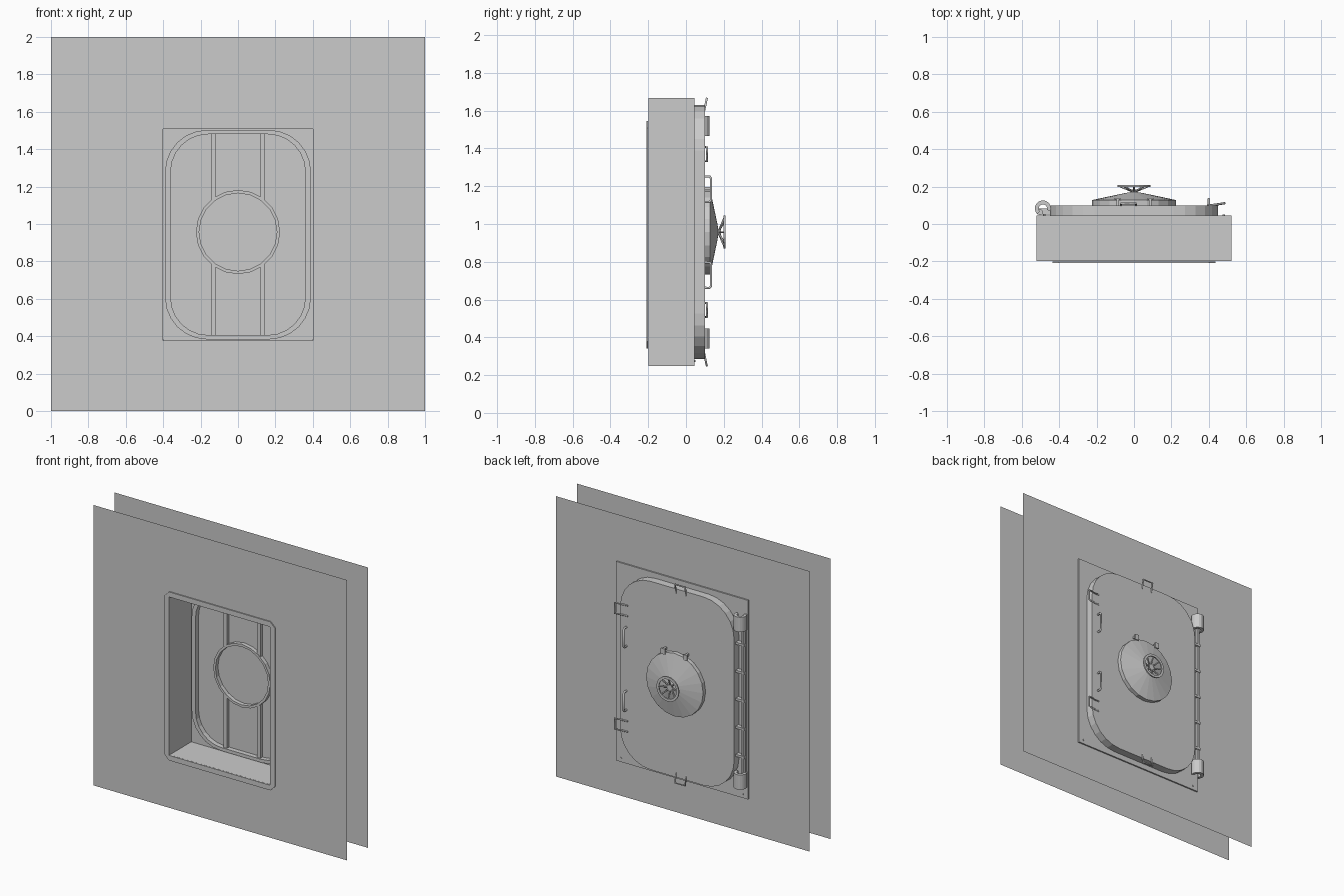
import bpy, bmesh
from math import pi, sin, cos, radians
from mathutils import Vector

if "Cube" in bpy.data.objects:
    bpy.data.objects.remove(bpy.data.objects["Cube"])

ZC = 0.957  # centre height of the hatch


def outline(w, h, r=0.0, seg=0, cz=ZC):
    """Rounded rectangle in the xz plane (half sizes w, h)."""
    pts = []
    for k, (sx, sz) in enumerate(((1, 1), (-1, 1), (-1, -1), (1, -1))):
        for i in range(seg + 1):
            a = k * pi / 2 + (pi / 2 * i / seg if seg else 0)
            pts.append((sx * (w - r) + r * cos(a), cz + sz * (h - r) + r * sin(a)))
    return pts


def circle(r, n=20, cz=ZC):
    return [(r * cos(2 * pi * i / n), cz + r * sin(2 * pi * i / n)) for i in range(n)]


def loft(name, rings, closed=False, caps=False):
    """Bridge (outline, y) sections; closed joins last to first."""
    bm = bmesh.new()
    loops = [[bm.verts.new((x, y, z)) for x, z in pts] for pts, y in rings]
    pairs = list(zip(loops, loops[1:])) + ([(loops[-1], loops[0])] if closed else [])
    for a, b in pairs:
        for i in range(len(a)):
            j = (i + 1) % len(a)
            bm.faces.new((a[i], a[j], b[j], b[i]))
    if caps:
        bm.faces.new(loops[0])
        bm.faces.new(loops[-1])
    return finish(name, bm)


def finish(name, bm):
    bmesh.ops.remove_doubles(bm, verts=bm.verts, dist=1e-5)
    bmesh.ops.recalc_face_normals(bm, faces=bm.faces)
    me = bpy.data.meshes.new(name)
    bm.to_mesh(me)
    bm.free()
    ob = bpy.data.objects.new(name, me)
    bpy.context.collection.objects.link(ob)
    return ob


def ring(name, outer, inner, y0, y1):
    return loft(name, [(outer, y0), (outer, y1), (inner, y1), (inner, y0)], closed=True)


def box(name, x0, x1, y0, y1, z0, z1):
    pts = [(x0, z0), (x1, z0), (x1, z1), (x0, z1)]
    return loft(name, [(pts, y0), (pts, y1)], caps=True)


def prism(name, pts, z0, z1):
    """Extrude an xy outline upward."""
    bm = bmesh.new()
    f = bm.faces.new([bm.verts.new((x, y, z0)) for x, y in pts])
    new = bmesh.ops.extrude_face_region(bm, geom=[f], use_keep_orig=True)['geom']
    bmesh.ops.translate(bm, vec=(0, 0, z1 - z0),
                        verts=[v for v in new if isinstance(v, bmesh.types.BMVert)])
    return finish(name, bm)


def wire(name, pts, r=0.006):
    cu = bpy.data.curves.new(name, 'CURVE')
    cu.dimensions = '3D'
    cu.bevel_depth, cu.bevel_resolution, cu.use_fill_caps = r, 1, True
    sp = cu.splines.new('POLY')
    sp.points.add(len(pts) - 1)
    for p, c in zip(sp.points, pts):
        p.co = (*c, 1)
    ob = bpy.data.objects.new(name, cu)
    bpy.context.collection.objects.link(ob)
    return ob


# Wall sheets, each with an opening
wall = outline(1, 1, cz=1)
tunnel = outline(0.40, 0.565, cz=0.943)
frame = outline(0.52, 0.71)
loft("front_wall", [(wall, -0.2), (tunnel, -0.2)])
loft("back_wall", [(wall, 0.035), (frame, 0.035)])

# Thick frame lining the passage, and chamfered front trim
ring("passage_frame", frame, outline(0.40, 0.565, cz=0.943), -0.199, 0.045)
ring("front_trim", outline(0.437, 0.60, 0.0, 1, cz=0.941) and
     [(x + (0.037 if i in (0, 7) else -0.037 if i in (3, 4) else 0),
       z + (0.036 if i in (1, 2) else -0.036 if i in (5, 6) else 0))
      for i, (x, z) in enumerate(outline(0.40, 0.565, 0.0, 1, cz=0.943))],
     outline(0.40, 0.565, 0.0, 1, cz=0.943), -0.208, -0.2)
for s in (1, -1):
    loft("frame_bolt", [(circle(0.006, 6, 0.275), 0.044), (circle(0.006, 6, 0.275), 0.05)],
         caps=True).location.x = s * 0.48

# Door: rounded slab recessed on its inner face
outer = outline(0.45, 0.672, 0.24, 6)
recess = outline(0.36, 0.537, 0.20, 6, 0.943)
loft("door", [(outer, 0.1), (outer, 0.045), (recess, 0.045), (recess, 0.07)], caps=True)
ring("door_seal", outline(0.39, 0.56, 0.225, 6, 0.943), recess, 0.035, 0.05)

# Inner stiffening ring and ribs
ring("inner_ring", circle(0.225), circle(0.208), 0.042, 0.071)
for sx in (1, -1):
    x0, x1 = sorted((sx * 0.119, sx * 0.145))
    box("upper_rib", x0, x1, 0.045, 0.071, ZC + 0.172, 1.48)
    box("lower_rib", x0, x1, 0.045, 0.071, 0.406, ZC - 0.172)

# Conical cover on the outside, with hub and handwheel
loft("dish_cover", [(circle(0.225), 0.099), (circle(0.225), 0.128), (circle(0.045), 0.166),
                    (circle(0.02), 0.17)], caps=True)
loft("wheel_hub", [(circle(0.014, 12), 0.165), (circle(0.022, 12), 0.185)], caps=True)
ring("wheel_rim", circle(0.088), circle(0.07), 0.199, 0.208)
for i in range(8):
    a = 2 * pi * i / 8
    wire("wheel_spoke", [(r * cos(a), y, ZC + r * sin(a)) for r, y in ((0.012, 0.175), (0.078, 0.203))],
         0.005)

# Cover clips
for s in (1, -1):
    x = s * 0.087
    box("clip_stem", x - 0.007, x + 0.007, 0.099, 0.136, ZC + 0.222, ZC + 0.238)
    box("clip_head", x - 0.016, x + 0.016, 0.13, 0.138, ZC + 0.2, ZC + 0.24)

for s in (1, -1):
    # Grip handles near the opening edge
    wire("grip_handle", [(0.40, 0.098, ZC + s * 0.16), (0.40, 0.125, ZC + s * 0.16),
                         (0.40, 0.133, ZC + s * 0.17), (0.40, 0.133, ZC + s * 0.285),
                         (0.40, 0.125, ZC + s * 0.295), (0.40, 0.098, ZC + s * 0.295)], 0.007)
    # Latch loops overhanging the door edges
    ze, zi = ZC + s * 0.708, ZC + s * 0.64
    wire("end_latch", [(-0.07, 0.096, zi), (-0.07, 0.11, ze), (0.01, 0.11, ze), (0.01, 0.096, zi)])
    za, zb = ZC + s * 0.375, ZC + s * 0.45
    wire("side_latch", [(0.39, 0.097, za), (0.485, 0.111, za), (0.485, 0.111, zb), (0.39, 0.097, zb)])

# Hinge: hooked end sleeves, rod and knuckle plates
hx, hy = -0.487, 0.083
angles = [radians(-20 + 245 * i / 12) for i in range(13)]
hook = ([(hx + 0.043 * cos(a), hy + 0.043 * sin(a)) for a in angles] +
        [(hx + 0.022 * cos(a), hy + 0.022 * sin(a)) for a in reversed(angles)])
for s in (1, -1):
    z0, z1 = sorted((ZC + s * 0.51, ZC + s * 0.615))
    prism("hinge_sleeve", hook, z0, z1)
rod = [(-0.502 + 0.016 * cos(2 * pi * i / 10), 0.063 + 0.016 * sin(2 * pi * i / 10)) for i in range(10)]
prism("hinge_rod", rod, ZC - 0.55, ZC + 0.55)
for i in range(-2, 3):
    z = ZC + i * 0.2
    box("hinge_knuckle", -0.515, -0.44, 0.052, 0.082, z - 0.008, z + 0.008)
